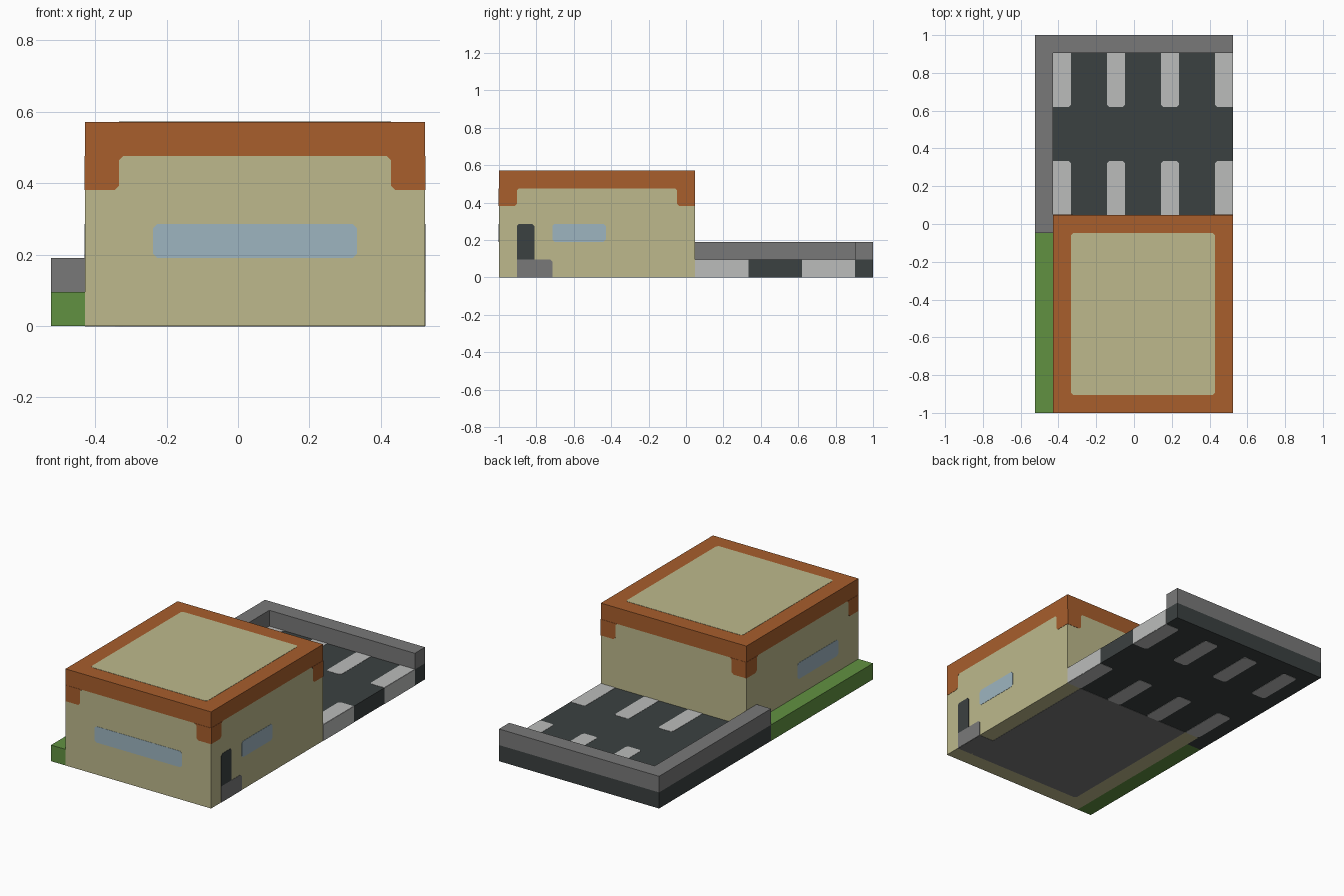
import bpy, bmesh
from mathutils import Vector

cube = bpy.data.objects.get("Cube")
if cube:
    bpy.data.objects.remove(cube)

U = 2 / 21                      # one building block
ORIGIN = Vector((5.5, 10.5, 0))  # centre of the plan, in blocks
LIFT = 0.015                    # how far painted plates stand proud, in blocks
CUT = 0.12                      # corner trimming of painted plates


def material(name, rgb):
    """Flat material from display colour."""
    lin = [((c / 255 + 0.055) / 1.055) ** 2.4 for c in rgb] + [1]
    m = bpy.data.materials.new(name)
    m.use_nodes = True
    m.diffuse_color = lin
    bsdf = m.node_tree.nodes["Principled BSDF"]
    bsdf.inputs["Base Color"].default_value = lin
    bsdf.inputs["Roughness"].default_value = 0.9
    return m


orange = material("burnt orange", (168, 94, 44))
tan = material("sand", (189, 185, 140))
green = material("grass green", (97, 145, 65))
grey = material("concrete grey", (121, 121, 121))
asphalt = material("asphalt", (59, 65, 65))
pale = material("pale line grey", (187, 188, 187))
blue = material("window blue", (158, 181, 192))

# Each facing maps (across, up, level) to block coordinates, with its outward normal
FACING = {
    "right": (lambda a, b, n: (n, a, b), Vector((1, 0, 0))),
    "left": (lambda a, b, n: (n, a, b), Vector((-1, 0, 0))),
    "front": (lambda a, b, n: (a, n, b), Vector((0, -1, 0))),
    "back": (lambda a, b, n: (a, n, b), Vector((0, 1, 0))),
    "top": (lambda a, b, n: (a, b, n), Vector((0, 0, 1))),
    "bottom": (lambda a, b, n: (a, b, n), Vector((0, 0, -1))),
}


def trim(points, corners):
    """Cut the listed corners of a 2D outline."""
    out = []
    for i, p in enumerate(points):
        p = Vector(p)
        if i not in corners:
            out.append(p)
            continue
        for q in (points[i - 1], points[(i + 1) % len(points)]):
            out.append(p + (Vector(q) - p).normalized() * CUT)
    return out


def prism(name, mat, facing, level, points, depth, lift=0.0, corners=()):
    """Outline on a facing, extruded inward by depth."""
    to_3d, normal = FACING[facing]
    bm = bmesh.new()
    verts = [bm.verts.new((Vector(to_3d(p.x, p.y, level)) + normal * lift - ORIGIN) * U)
             for p in trim(points, corners)]
    face = bm.faces.new(verts)
    ext = bmesh.ops.extrude_face_region(bm, geom=[face], use_keep_orig=True)
    moved = [g for g in ext["geom"] if isinstance(g, bmesh.types.BMVert)]
    bmesh.ops.translate(bm, verts=moved, vec=-normal * (depth + lift) * U)
    bmesh.ops.recalc_face_normals(bm, faces=bm.faces)
    mesh = bpy.data.meshes.new(name)
    bm.to_mesh(mesh)
    bm.free()
    mesh.materials.append(mat)
    obj = bpy.data.objects.new(name, mesh)
    bpy.context.collection.objects.link(obj)
    return obj


def rect(a0, a1, b0, b1):
    return [(a0, b0), (a1, b0), (a1, b1), (a0, b1)]


def plate(name, mat, facing, level, points, corners=(0, 1, 2, 3)):
    """Thin painted plate on a surface."""
    return prism(name, mat, facing, level, points, 0.01, LIFT, corners)


# Building body, roof slab and roof panel
prism("building_walls", tan, "top", 5, rect(1, 11, 0, 11), 5)
prism("roof_slab", orange, "top", 6, rect(1, 11, 0, 11), 1)
plate("roof_panel", tan, "top", 6, rect(2, 10, 1, 10))

# Orange corner brackets hanging from the roof, two per side
for facing, level, start, end in (("right", 11, 0, 11), ("left", 1, 0, 11),
                                  ("front", 0, 1, 11), ("back", 11, 1, 11)):
    for side, edge, step in (("near", start, 1), ("far", end, -1)):
        inner = edge + step
        outline = [(edge, 4), (inner - step * CUT, 4), (inner, 4 + CUT),
                   (inner, 5 - CUT), (inner + step * CUT, 5), (edge, 5)]
        plate(f"{facing}_bracket_{side}", orange, facing, level, outline, ())

# Windows, door and doorstep
plate("front_window", blue, "front", 0, rect(3, 9, 2, 3))
plate("side_window_door_side", blue, "right", 11, rect(3, 6, 2, 3))
plate("side_window_garden_side", blue, "left", 1, rect(2, 6, 2, 3))
plate("door", asphalt, "right", 11, rect(1, 2, 1, 3), (2, 3))
plate("doorstep", grey, "right", 11, rect(1, 3, 0, 1), (2,))

# Floor seen underneath
plate("floor", grey, "bottom", 0, rect(2, 10, 1, 11), (0, 1))
plate("doorstep_underside", grey, "bottom", 0, rect(10, 11, 1, 3), ())

# Grass strip, parking slab and the low wall around it
prism("grass_strip", green, "top", 1, rect(0, 1, 0, 10), 1)
prism("parking_slab", asphalt, "top", 1,
      [(0, 10), (1, 10), (1, 11), (11, 11), (11, 21), (0, 21)], 1)
prism("low_wall", grey, "top", 2,
      [(0, 10), (1, 10), (1, 20), (11, 20), (11, 21), (0, 21)], 1)

# Parking lines in two rows, on both faces of the slab
for row, y0, y1, free in (("near", 11, 14, (2, 3)), ("far", 17, 20, (0, 1))):
    for x in (1, 4, 7, 10):
        spot = rect(x, x + 1, y0, y1)
        outer = {1: (1, 2), 10: (0, 3)}.get(x, (0, 1, 2, 3))
        plate(f"parking_line_{row}_{x}", pale, "top", 1, spot,
              [c for c in free if c in outer])
        plate(f"parking_line_underside_{row}_{x}", pale, "bottom", 0, spot,
              outer if x == 10 else (0, 1, 2, 3))
    plate(f"parking_line_edge_{row}", pale, "right", 11, rect(y0, y1, 0, 1), ())
